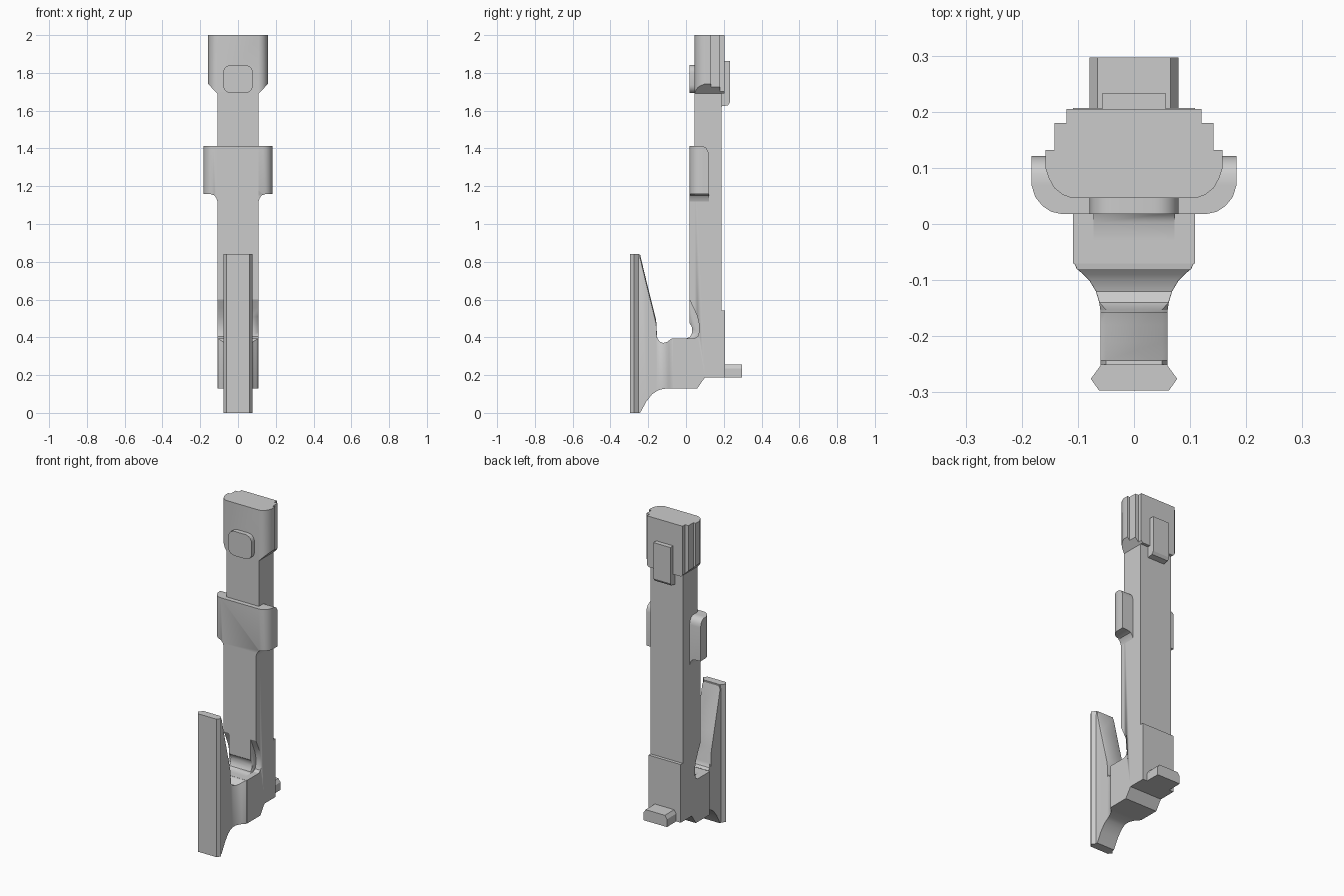
import bpy, bmesh, math
from mathutils import Vector

if "Cube" in bpy.data.objects:
    bpy.data.objects.remove(bpy.data.objects["Cube"])


def loft(name, sections, cuts=()):
    """Skin a closed solid through equal-sized rings of points."""
    bm = bmesh.new()
    rings = [[bm.verts.new(p) for p in s] for s in sections]
    n = len(rings[0])
    for a, b in zip(rings, rings[1:]):
        for i in range(n):
            j = (i + 1) % n
            bm.faces.new((a[i], a[j], b[j], b[i]))
    bm.faces.new(rings[0])
    bm.faces.new(rings[-1])
    for co, no in cuts:
        geom = bm.verts[:] + bm.edges[:] + bm.faces[:]
        bmesh.ops.bisect_plane(bm, geom=geom, plane_co=co, plane_no=no, clear_outer=True)
        bmesh.ops.holes_fill(bm, edges=[e for e in bm.edges if e.is_boundary])
    bmesh.ops.recalc_face_normals(bm, faces=bm.faces[:])
    me = bpy.data.meshes.new(name)
    bm.to_mesh(me)
    bm.free()
    ob = bpy.data.objects.new(name, me)
    bpy.context.collection.objects.link(ob)
    bpy.ops.object.select_all(action='DESELECT')
    ob.select_set(True)
    bpy.context.view_layer.objects.active = ob
    bpy.ops.object.shade_smooth_by_angle(angle=math.radians(32))
    return ob


def prism(name, pts, axis, lo, hi, cuts=()):
    """Extrude a 2D outline along an axis."""
    def place(p, t):
        q = list(p)
        q.insert(axis, t)
        return Vector(q)
    return loft(name, [[place(p, t) for p in pts] for t in (lo, hi)], cuts)


def sym(half):
    """Complete a right-half outline by mirroring it."""
    return half + [(-x, y) for x, y in reversed(half)]


# Shaft and foot block in one side profile
body = prism("shaft_and_base", [
    (-.07, .13), (.06, .13), (.10, .188), (.207, .188), (.207, .543), (.187, .543),
    (.187, 1.70), (.046, 1.70), (.046, 1.40), (.018, 1.40), (.018, .475), (.028, .462),
    (.033, .445), (.031, .42), (.02, .402), (.002, .394), (-.07, .394)], 0, -.109, .109)

# Curved relief cut from both front corners above the base
relief = [(-.03, .394), (.045, .394), (.062, .405), (.07, .43), (.069, .47),
          (.06, .51), (.04, .555), (.016, .605), (-.03, .605)]
for s in (-1, 1):
    cutter = prism("relief_cutter", relief, 0, s * .072, s * .14)
    cutter.hide_render = True
    mod = body.modifiers.new("relief", 'BOOLEAN')
    mod.object = cutter
    mod.solver = 'EXACT'
    bpy.context.view_layer.objects.active = body
    bpy.ops.object.modifier_apply(modifier=mod.name)
    bpy.data.objects.remove(cutter)

# Neck and rib joining the base to the front plate: y, half width, bottom, top
rib = [(-.065, .109, .13, .394), (-.08, .102, .13, .392), (-.09, .09, .13, .383),
       (-.10, .08, .129, .376), (-.12, .068, .127, .37), (-.14, .062, .122, .378),
       (-.153, .06, .116, .40), (-.158, .06, .113, .49), (-.18, .06, .098, .58),
       (-.21, .06, .06, .70), (-.243, .06, .0, .838), (-.262, .06, .0, .84)]
sections = []
for y, w, b, t in rib:
    c = .01 if y < -.145 else .0005
    sections.append([(-w, y, b), (w, y, b), (w, y, t - 2 * c), (w - c, y, t),
                     (c - w, y, t), (-w, y, t - 2 * c)])
loft("neck_rib", sections)

# Front plate with bevelled edges
prism("front_plate", sym([(.062, -.297), (.077, -.276), (.058, -.25)]), 2, 0, .842)

# Rear tab
prism("rear_tab", sym([(.079, .188), (.079, .235), (.065, .256)]), 1, .19, .297)

# Collar wrapped round the front: y, half width, top
collar = [(.018, .13, 1.412), (.022, .148, 1.412), (.032, .163, 1.412), (.048, .176, 1.412),
          (.07, .183, 1.412), (.09, .183, 1.412), (.106, .183, 1.403),
          (.117, .183, 1.386), (.121, .183, 1.365)]
sections = []
for y, w, t in collar:
    half = [(w, t), (w, 1.16), (min(.145, w - .003), 1.158), (.126, 1.152),
            (.115, 1.138), (.109, 1.118)]
    sections.append([(x, y, z) for x, z in sym(half)])
loft("collar", sections)

# Stepped head with sloping lower sides
head = [(.11, .046), (.127, .052), (.142, .064), (.152, .082), (.158, .10), (.158, .132),
        (.142, .132), (.142, .18), (.12, .18), (.12, .205)]
prism("head", sym(head), 2, 1.69, 2.0,
      [((s * .109, 0, 1.69), (s * .72, 0, -.69)) for s in (-1, 1)])

# Rounded front button
button = []
for cx, cz, a0 in ((.037, 1.80, 0), (-.037, 1.80, 90), (-.037, 1.735, 180), (.037, 1.735, 270)):
    for k in range(6):
        a = math.radians(a0 + 18 * k)
        button.append((cx + .042 * math.cos(a), cz + .042 * math.sin(a)))
prism("front_button", button, 1, .018, .06)

# Raised pad on the back of the head
prism("rear_pad", [(.18, 1.622), (.222, 1.628), (.233, 1.645), (.233, 1.864), (.18, 1.864)],
      0, -.057, .057)
